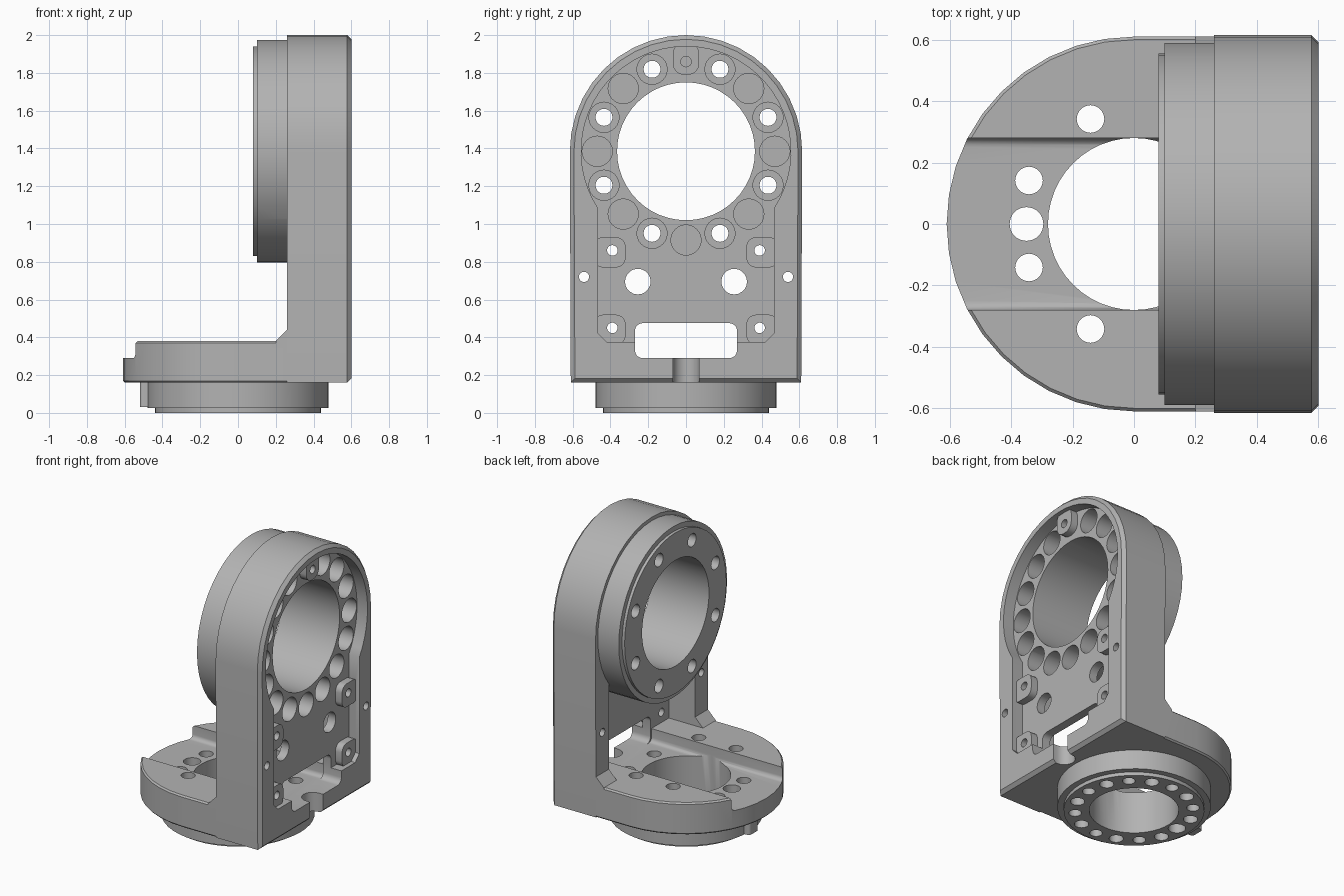
import bpy, bmesh
from math import sin, cos, pi, radians

if "Cube" in bpy.data.objects:
    bpy.data.objects.remove(bpy.data.objects["Cube"])

metal = bpy.data.materials.new("grey metal")
metal.use_nodes = True
GREY = (0.45, 0.45, 0.45, 1)
metal.diffuse_color = GREY
metal.node_tree.nodes["Principled BSDF"].inputs["Base Color"].default_value = GREY

HUB = 1.385      # height of the bore in the upright
W = 0.61         # half width of the bracket


def arc(a, b, r, start, end, n):
    return [(a + r * cos(radians(start + (end - start) * i / n)),
             b + r * sin(radians(start + (end - start) * i / n))) for i in range(n + 1)]


def circle(a, b, r, n=32):
    return arc(a, b, r, 0, 360, n)[:-1]


def rounded(a0, b0, a1, b1, r):
    return (arc(a1 - r, b1 - r, r, 0, 90, 5) + arc(a0 + r, b1 - r, r, 90, 180, 5)
            + arc(a0 + r, b0 + r, r, 180, 270, 5) + arc(a1 - r, b0 + r, r, 270, 360, 5))


def box(a0, b0, a1, b1):
    return [(a0, b0), (a1, b0), (a1, b1), (a0, b1)]


def prism(name, axis, pts, lo, hi, low_bevel=0, high_bevel=0):
    """Extrude a flat profile along an axis, with optional chamfered ends."""
    place = {"X": lambda p, h: (h, p[0], p[1]),
             "Y": lambda p, h: (p[0], h, p[1]),
             "Z": lambda p, h: (p[0], p[1], h)}[axis]
    bm = bmesh.new()
    low = [bm.verts.new(place(p, lo)) for p in pts]
    high = [bm.verts.new(place(p, hi)) for p in pts]
    caps = [bm.faces.new(low), bm.faces.new(high)]
    for i in range(len(pts)):
        j = (i + 1) % len(pts)
        bm.faces.new((low[i], low[j], high[j], high[i]))
    bmesh.ops.recalc_face_normals(bm, faces=bm.faces)
    rims = [(list(c.edges), w) for c, w in zip(caps, (low_bevel, high_bevel)) if w]
    for edges, width in rims:
        bmesh.ops.bevel(bm, geom=edges, offset=width, segments=1,
                        affect="EDGES", offset_type="OFFSET")
    mesh = bpy.data.meshes.new(name)
    bm.to_mesh(mesh)
    bm.free()
    mesh.materials.append(metal)
    obj = bpy.data.objects.new(name, mesh)
    bpy.context.collection.objects.link(obj)
    return obj


def combine(operation, *args):
    """Apply a boolean with a temporary prism to the bracket."""
    tool = prism("tool", *args)
    mod = bracket.modifiers.new("bool", "BOOLEAN")
    mod.operation, mod.solver, mod.object = operation, "EXACT", tool
    bpy.ops.object.modifier_apply(modifier=mod.name)
    mesh = tool.data
    bpy.data.objects.remove(tool)
    bpy.data.meshes.remove(mesh)


def add(*args):
    combine("UNION", *args)


def cut(*args):
    combine("DIFFERENCE", *args)


# Upright with an arched top
bracket = prism("angle_bracket", "X",
                arc(0, HUB, 0.615, 0, 180, 20) + [(-W, 0.16), (W, 0.16)],
                0.26, 0.6, 0, 0.022)
bpy.context.view_layer.objects.active = bracket
bracket.select_set(True)

# Base plate with a rounded end, and gussets at the inner corner
add("Z", arc(0, 0, W, 90, 270, 20) + [(0.5, -W), (0.5, W)], 0.16, 0.38, 0.01, 0.01)
for lo, hi in ((-W, -0.47), (0.47, W)):
    add("Y", [(0.2, 0.36), (0.2, 0.38), (0.27, 0.45), (0.27, 0.36)], lo, hi)

# Recess between the ribs, and the channel along the base
cut("X", box(-0.47, 0.38, 0.47, 1.3), 0.1, 0.46)
cut("X", rounded(-0.28, 0.29, 0.28, 0.5, 0.03), -0.8, 0.46)

# Flange around the bore, and ring under the base with its key
add("X", circle(0, HUB, 0.59, 48), 0.1, 0.5)
add("X", circle(0, HUB, 0.555, 48), 0.08, 0.2)
add("Z", circle(0, 0, 0.48, 48), 0.025, 0.2)
add("Z", circle(0, 0, 0.44, 48), 0, 0.1)
add("Z", rounded(-0.52, -0.05, -0.42, 0.05, 0.02), 0.03, 0.2)

# Shallow pocket on the outer face
cut("X", arc(0, HUB, 0.555, -33, 213, 40)
    + [(-0.465, 0.42), (-0.42, 0.375), (0.42, 0.375), (0.465, 0.42)], 0.52, 0.7)

# Screw pads in the pocket
for side in (-1, 1):
    for z in (0.45, 0.86):
        inner, outer = side * 0.32, side * 0.49
        add("X", rounded(min(inner, outer), z - 0.09, max(inner, outer), z + 0.07, 0.05),
            0.5, 0.57)
add("X", rounded(-0.07, 1.79, 0.07, 1.96, 0.06), 0.5, 0.57)

# Window through the wall and notch in the lower edge
cut("X", rounded(-0.27, 0.29, 0.27, 0.475, 0.04), 0.4, 0.8)
cut("Z", arc(0.57, 0, 0.07, 90, 270, 10) + [(0.8, -0.07), (0.8, 0.07)], 0, 0.35)

# Main bores
cut("X", circle(0, HUB, 0.365, 48), -0.2, 0.8)
cut("Z", circle(0, 0, 0.28, 48), -0.2, 0.6)

# Ring of sixteen holes around the upright bore
for k in range(16):
    a = k * pi / 8
    y, z = 0.47 * cos(a), HUB + 0.47 * sin(a)
    if k == 4:
        cut("X", circle(y, z + 0.005, 0.028, 16), 0.4, 0.8)
        continue
    cut("X", circle(y, z, 0.08, 24), 0.27, 0.8)
    if k % 2:
        cut("X", circle(y, z, 0.045, 20), 0, 0.4)

# Ring of sixteen holes through the base
for k in range(16):
    a = k * pi / 8
    through = k % 2 or k == 8
    r = 0.055 if k == 8 else 0.045
    reach = 0.35 if k == 8 else 0.37
    cut("Z", circle(reach * cos(a), reach * sin(a), r if through else 0.04, 20),
        -0.1, 0.45 if through else 0.12)

# Fixing holes in the wall, pads and ribs
for side in (-1, 1):
    for y, z, r in ((0.255, 0.695, 0.068), (0.39, 0.45, 0.028),
                    (0.39, 0.86, 0.028), (0.54, 0.72, 0.027)):
        cut("X", circle(side * y, z, r, 20), 0.1, 0.8)

bpy.ops.object.shade_smooth_by_angle(angle=radians(30))
